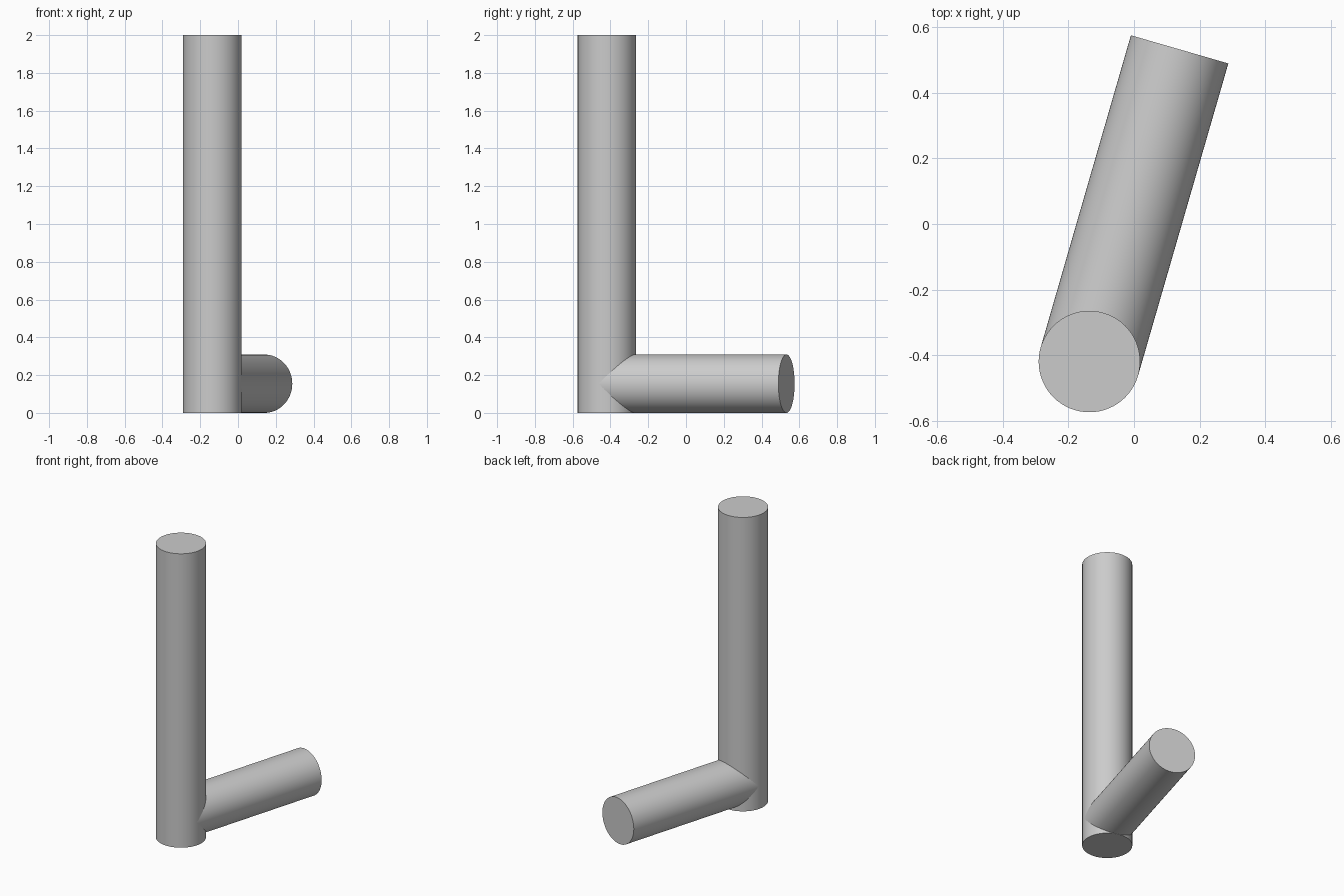
import bpy
import math
from mathutils import Vector

cube = bpy.data.objects.get("Cube")
if cube:
    bpy.data.objects.remove(cube, do_unlink=True)

RADIUS = 0.1545

# Single plain grey material
grey = bpy.data.materials.new("light_grey")
grey.use_nodes = True
colour = (0.6, 0.6, 0.6, 1)
grey.diffuse_color = colour
grey.node_tree.nodes["Principled BSDF"].inputs["Base Color"].default_value = colour


def rod(name, start, end):
    """Smooth round rod between two points, with flat caps."""
    start, end = Vector(start), Vector(end)
    axis = end - start
    bpy.ops.mesh.primitive_cylinder_add(
        vertices=64, radius=RADIUS, depth=axis.length,
        location=(start + end) / 2,
        rotation=axis.to_track_quat("Z", "Y").to_euler())
    obj = bpy.context.object
    obj.name = name
    obj.data.materials.append(grey)
    bpy.ops.object.shade_smooth_by_angle(angle=math.radians(30))
    return obj


# Upright post
foot = Vector((-0.136, -0.419, 0))
rod("upright_post", foot, foot + Vector((0, 0, 2)))

# Ground-level arm running back from the post's axis
rod("lower_arm", foot + Vector((0, 0, RADIUS)), (0.139, 0.532, RADIUS))
